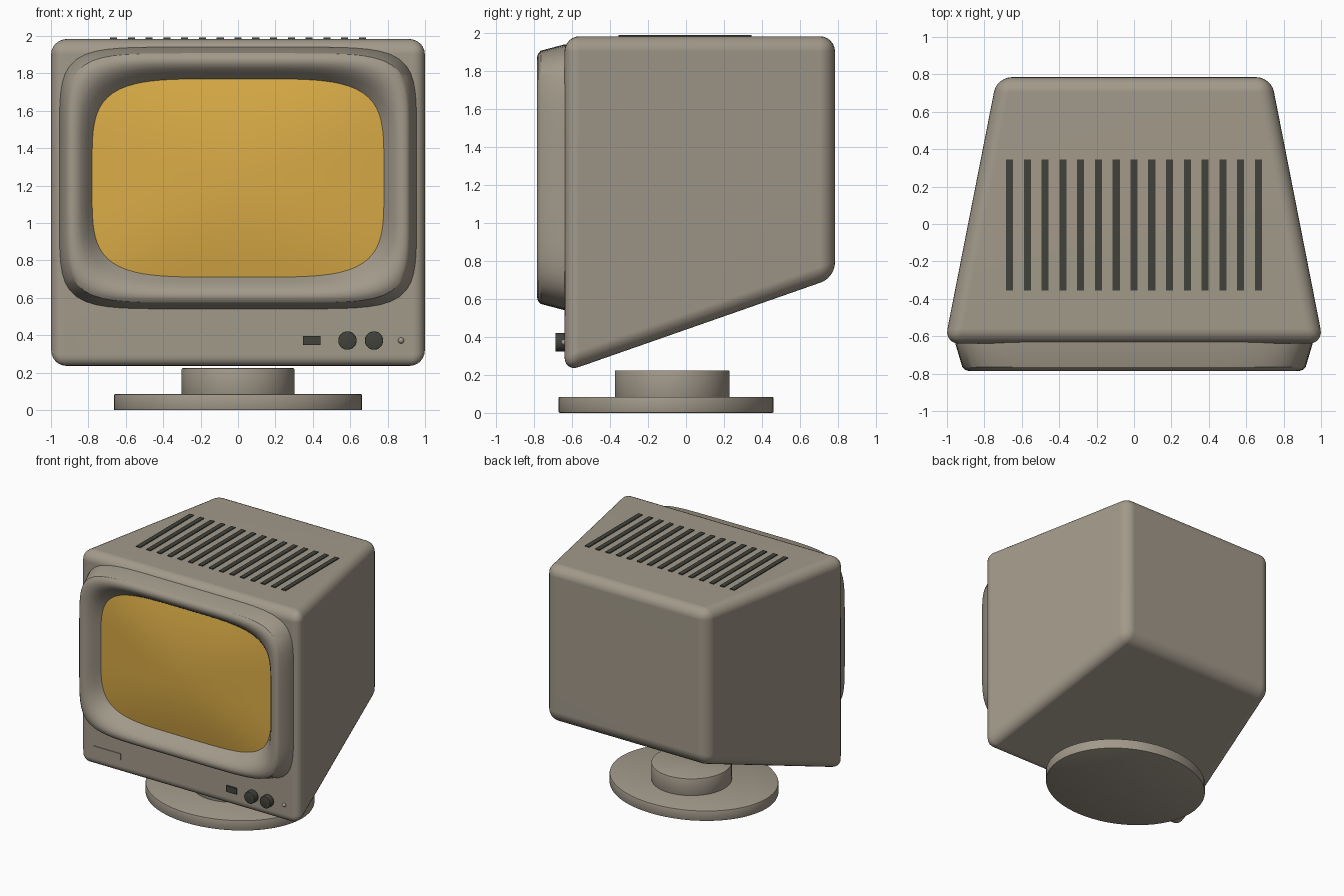
import bpy, bmesh, math
from mathutils import Matrix

if "Cube" in bpy.data.objects:
    bpy.data.objects.remove(bpy.data.objects["Cube"])


def material(name, rgb):
    m = bpy.data.materials.new(name)
    m.diffuse_color = (*rgb, 1)
    m.use_nodes = True
    m.node_tree.nodes["Principled BSDF"].inputs["Base Color"].default_value = m.diffuse_color
    return m


CASE = material("warm grey plastic", (0.36, 0.32, 0.255))
DARK = material("charcoal", (0.055, 0.055, 0.045))
AMBER = material("amber glass", (0.70, 0.41, 0.062))


def finish(name, bm, mat, weighted=False):
    bmesh.ops.recalc_face_normals(bm, faces=bm.faces)
    mesh = bpy.data.meshes.new(name)
    bm.to_mesh(mesh)
    bm.free()
    mesh.materials.append(mat)
    ob = bpy.data.objects.new(name, mesh)
    bpy.context.collection.objects.link(ob)
    bpy.ops.object.select_all(action='DESELECT')
    ob.select_set(True)
    bpy.context.view_layer.objects.active = ob
    bpy.ops.object.shade_smooth_by_angle(angle=math.radians(32))
    if weighted:
        ob.modifiers.new("flat panels", 'WEIGHTED_NORMAL').keep_sharp = True
    return ob


def box(name, x, y, z, mat):
    """Box from (min, max) pairs."""
    bm = bmesh.new()
    bmesh.ops.create_cube(bm, size=1)
    for v in bm.verts:
        v.co = [sum(r) / 2 + c * (r[1] - r[0]) for r, c in zip((x, y, z), v.co)]
    return finish(name, bm, mat)


def disc(name, centre, rx, ry, depth, mat, bevel=0.006, facing_front=False):
    bm = bmesh.new()
    bmesh.ops.create_cone(bm, cap_ends=True, segments=64, radius1=1, radius2=1, depth=depth)
    bmesh.ops.scale(bm, vec=(rx, ry, 1), verts=bm.verts)
    rims = [e for e in bm.edges if abs(e.verts[0].co.z - e.verts[1].co.z) < 1e-5]
    bmesh.ops.bevel(bm, geom=rims, offset=bevel, segments=2, profile=0.5, affect='EDGES')
    if facing_front:
        bmesh.ops.rotate(bm, matrix=Matrix.Rotation(math.pi / 2, 3, 'X'), verts=bm.verts)
    bmesh.ops.translate(bm, vec=centre, verts=bm.verts)
    return finish(name, bm, mat)


SCREEN_Z = 1.241
SIDES = 128


def rounded_ring(bm, a, b, y, n):
    """Ring of vertices shaped as a soft rounded rectangle."""
    ring = []
    for i in range(SIDES):
        t = 2 * math.pi * i / SIDES
        c, s = math.cos(t), math.sin(t)
        r = (abs(c) ** n + abs(s) ** n) ** (-1 / n)
        ring.append(bm.verts.new((a * r * c, y, SCREEN_Z + b * r * s)))
    return ring


def bridge(bm, p, q):
    for i in range(SIDES):
        j = (i + 1) % SIDES
        bm.faces.new((p[i], p[j], q[j], q[i]))


# Case: tapered towards the back, with a sloping underside
bm = bmesh.new()
bmesh.ops.create_cube(bm, size=2)
for v in bm.verts:
    sx, back, top = v.co.x, v.co.y > 0, v.co.z > 0
    v.co = (sx * (0.733 if back else 1.013),
            0.785 if back else -0.64,
            1.984 if top else (0.713 if back else 0.215))
bmesh.ops.bevel(bm, geom=bm.edges[:], offset=0.08, segments=6, profile=0.5, affect='EDGES')
finish("case", bm, CASE, weighted=True)

# Bezel: outer wall, rounded rim and funnel down to the glass
profile = [(0.955, 0.70, -0.60, 7), (0.955, 0.70, -0.64, 7), (0.918, 0.667, -0.765, 6.6),
           (0.905, 0.652, -0.779, 6.4), (0.885, 0.632, -0.785, 6.1),
           (0.862, 0.610, -0.781, 5.8), (0.838, 0.587, -0.765, 5.4),
           (0.812, 0.561, -0.733, 5), (0.78, 0.53, -0.68, 4.5)]
bm = bmesh.new()
rings = [rounded_ring(bm, *p) for p in profile]
for p, q in zip(rings, rings[1:]):
    bridge(bm, p, q)
finish("bezel", bm, CASE)

# Screen: slightly bulging glass
bm = bmesh.new()
rings = [rounded_ring(bm, 0.78 * t, 0.53 * t, -0.735 + 0.055 * t * t, 2 + 2.5 * t)
         for t in (1, 0.85, 0.7, 0.55, 0.4, 0.25, 0.1)]
for p, q in zip(rings, rings[1:]):
    bridge(bm, p, q)
bm.faces.new(rings[-1])
screen = finish("screen", bm, AMBER)

# Top vents
for i in range(15):
    x = (i - 7) * 0.095
    box("vent_slot", (x - 0.019, x + 0.019), (-0.355, 0.345), (1.97, 1.991), DARK)

# Front controls
for x in (0.585, 0.727):
    disc("knob", (x, -0.66, 0.372), 0.049, 0.049, 0.056, DARK, 0.005, True)
box("power_button", (0.347, 0.441), (-0.652, -0.63), (0.347, 0.397), DARK)
box("blank_badge", (-0.872, -0.624), (-0.646, -0.638), (0.347, 0.397), CASE)
bm = bmesh.new()
bmesh.ops.create_uvsphere(bm, u_segments=20, v_segments=12, radius=0.016,
                          matrix=Matrix.Translation((0.872, -0.642, 0.372)))
finish("indicator_lamp", bm, CASE)

# Stand
disc("stand_neck", (0, -0.073, 0.148), 0.302, 0.302, 0.152, CASE)
disc("stand_base", (0, -0.105, 0.0425), 0.664, 0.566, 0.085, CASE)
